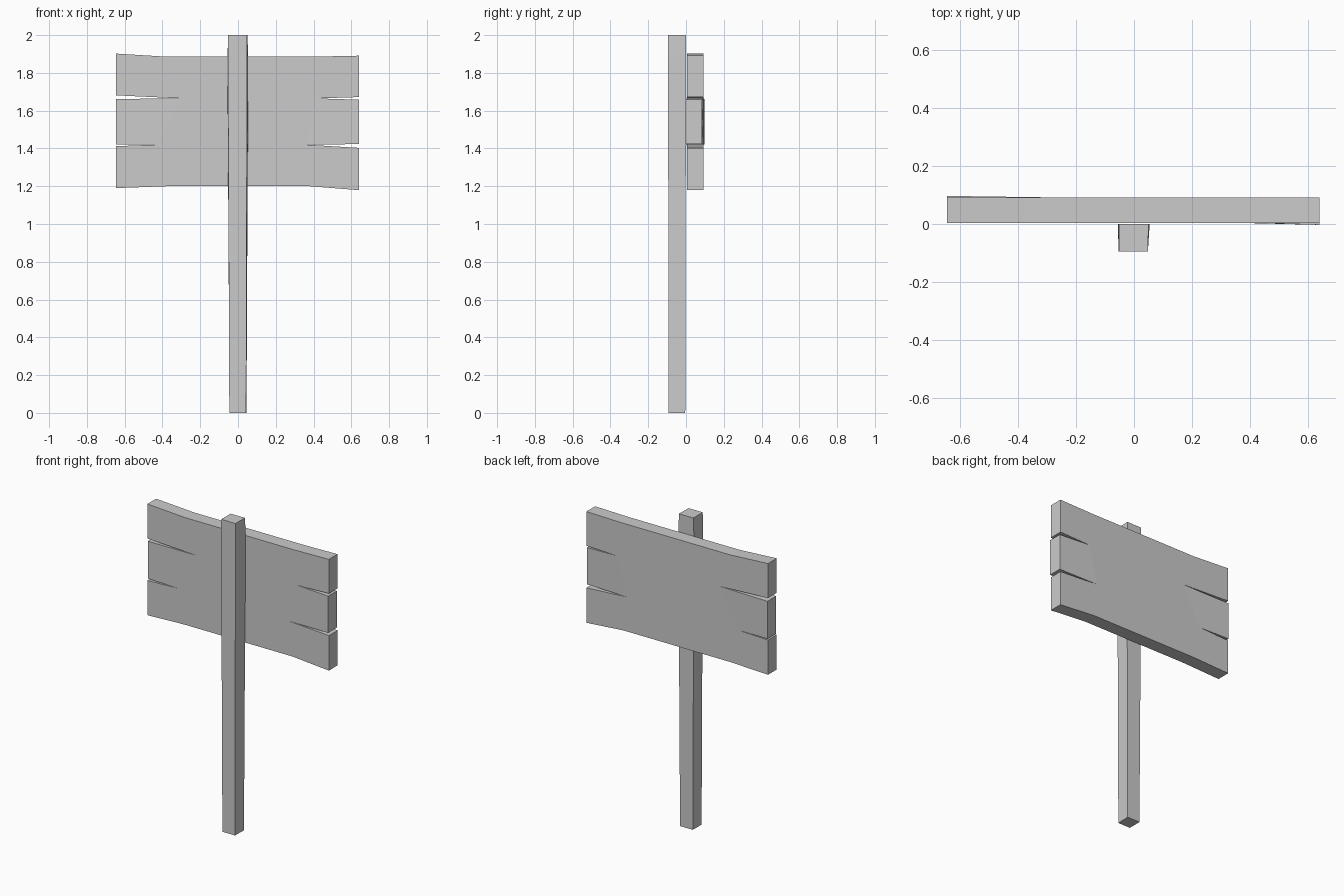
import bpy, bmesh

if "Cube" in bpy.data.objects:
    bpy.data.objects.remove(bpy.data.objects["Cube"])


def finish(name, bm):
    bmesh.ops.recalc_face_normals(bm, faces=bm.faces[:])
    mesh = bpy.data.meshes.new(name)
    bm.to_mesh(mesh)
    bm.free()
    obj = bpy.data.objects.new(name, mesh)
    bpy.context.collection.objects.link(obj)
    return obj


# Post: slightly swelling square timber, rings of (z, front x0/x1, back x0/x1, y front/back)
rings = [
    (0.00, -0.046, 0.043, -0.045, 0.045, -0.092, -0.004),
    (1.88, -0.053, 0.048, -0.056, 0.054, -0.095, 0.0),
    (2.00, -0.052, 0.048, -0.052, 0.050, -0.095, 0.0),
]
bm = bmesh.new()
loops = []
for z, f0, f1, b0, b1, yf, yb in rings:
    corners = [(f0, yf), (f1, yf), (b1, yb), (b0, yb)]
    loops.append([bm.verts.new((x, y, z)) for x, y in corners])
for lo, hi in zip(loops, loops[1:]):
    for i in range(4):
        j = (i + 1) % 4
        bm.faces.new((lo[i], lo[j], hi[j], hi[i]))
bm.faces.new(loops[0])
bm.faces.new(loops[-1])
finish("post", bm)

# Board: solid middle plus three split plank ends per side
FRONT, THICK = 0.004, 0.088
sides = [
    # inner points top to bottom, end x, plank end heights, y shift of middle plank
    ([(-0.38, 1.886), (-0.30, 1.665), (-0.43, 1.42), (-0.38, 1.20)], -0.645,
     [(1.902, 1.681), (1.662, 1.422), (1.412, 1.19)], 0.005),
    ([(0.40, 1.886), (0.42, 1.665), (0.36, 1.42), (0.38, 1.20)], 0.641,
     [(1.891, 1.672), (1.658, 1.423), (1.403, 1.179)], -0.007),
]
bm = bmesh.new()
inner_loops = []
for inner, end_x, ends, shift in sides:
    iv = [bm.verts.new((x, FRONT, z)) for x, z in inner]
    inner_loops.append(iv)
    for k, (top, bottom) in enumerate(ends):
        y = FRONT + (shift if k == 1 else 0)
        a = bm.verts.new((end_x, y, top))
        b = bm.verts.new((end_x, y, bottom))
        face = (a, iv[k], iv[k + 1], b)
        bm.faces.new(face if end_x < 0 else face[::-1])
left, right = inner_loops
bm.faces.new(left + right[::-1])
ext = bmesh.ops.extrude_face_region(bm, geom=bm.faces[:], use_keep_orig=True)
bmesh.ops.translate(bm, vec=(0, THICK, 0),
                    verts=[g for g in ext["geom"] if isinstance(g, bmesh.types.BMVert)])
finish("sign_board", bm)
